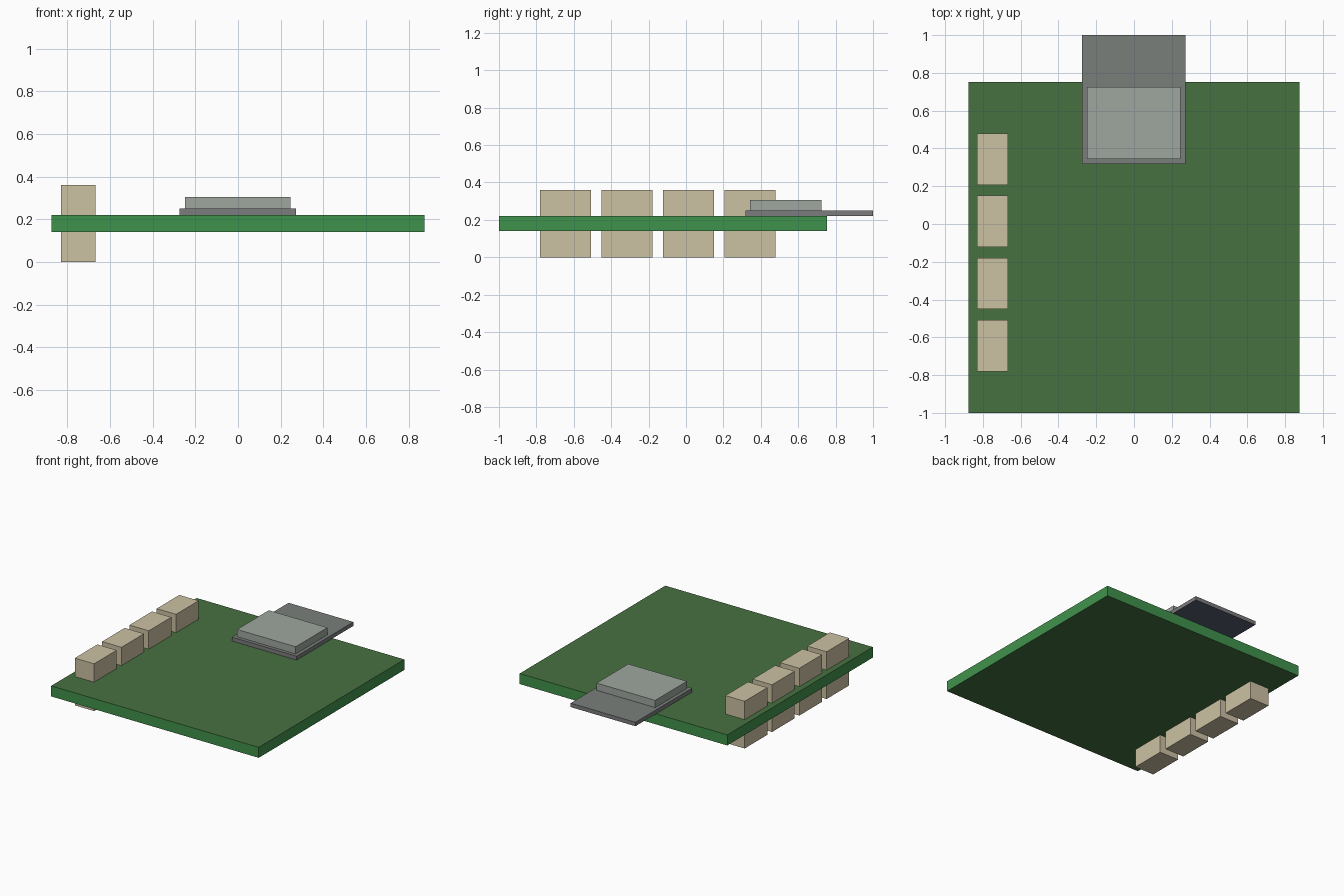
import bpy, bmesh
from mathutils import Vector

if "Cube" in bpy.data.objects:
    bpy.data.objects.remove(bpy.data.objects["Cube"])


def material(name, r, g, b):
    def lin(c):
        c /= 255
        return c / 12.92 if c < 0.04045 else ((c + 0.055) / 1.055) ** 2.4
    m = bpy.data.materials.new(name)
    m.diffuse_color = (lin(r), lin(g), lin(b), 1)
    m.use_nodes = True
    m.node_tree.nodes["Principled BSDF"].inputs["Base Color"].default_value = m.diffuse_color
    return m


board_face = material("board green", 70, 113, 64)
board_edge = material("edge green", 64, 146, 76)
cream = material("connector cream", 204, 193, 163)
silver = material("shield silver", 159, 167, 160)
module_top = material("module grey", 122, 127, 123)
module_edge = material("module edge grey", 124, 124, 128)
module_under = material("module underside navy", 88, 93, 116)


def box(name, lo, hi, side, top=None, bottom=None):
    """Box between two corners, coloured by face direction."""
    lo, hi = Vector(lo), Vector(hi)
    bm = bmesh.new()
    bmesh.ops.create_cube(bm, size=1)
    bmesh.ops.scale(bm, vec=hi - lo, verts=bm.verts)
    bmesh.ops.translate(bm, vec=(lo + hi) / 2, verts=bm.verts)
    bm.normal_update()
    mesh = bpy.data.meshes.new(name)
    for m in (side, top or side, bottom or side):
        mesh.materials.append(m)
    for f in bm.faces:
        f.material_index = 1 if f.normal.z > 0.5 else 2 if f.normal.z < -0.5 else 0
    bm.to_mesh(mesh)
    bm.free()
    obj = bpy.data.objects.new(name, mesh)
    bpy.context.collection.objects.link(obj)
    return obj


# Square circuit board with brighter cut edges
box("circuit_board", (-0.875, -1, 0.14), (0.875, 0.753, 0.22),
    board_edge, board_face, board_face)

# Row of connector blocks passing through the board
for i in range(4):
    y = -0.644 + i * 0.329
    box(f"connector_block_{i + 1}", (-0.83, y - 0.136, 0), (-0.667, y + 0.136, 0.36), cream)

# Radio module overhanging the back edge, with its metal shield
box("radio_module", (-0.274, 0.317, 0.22), (0.272, 1, 0.25),
    module_edge, module_top, module_under)
box("module_shield", (-0.248, 0.343, 0.25), (0.246, 0.725, 0.305), silver)
